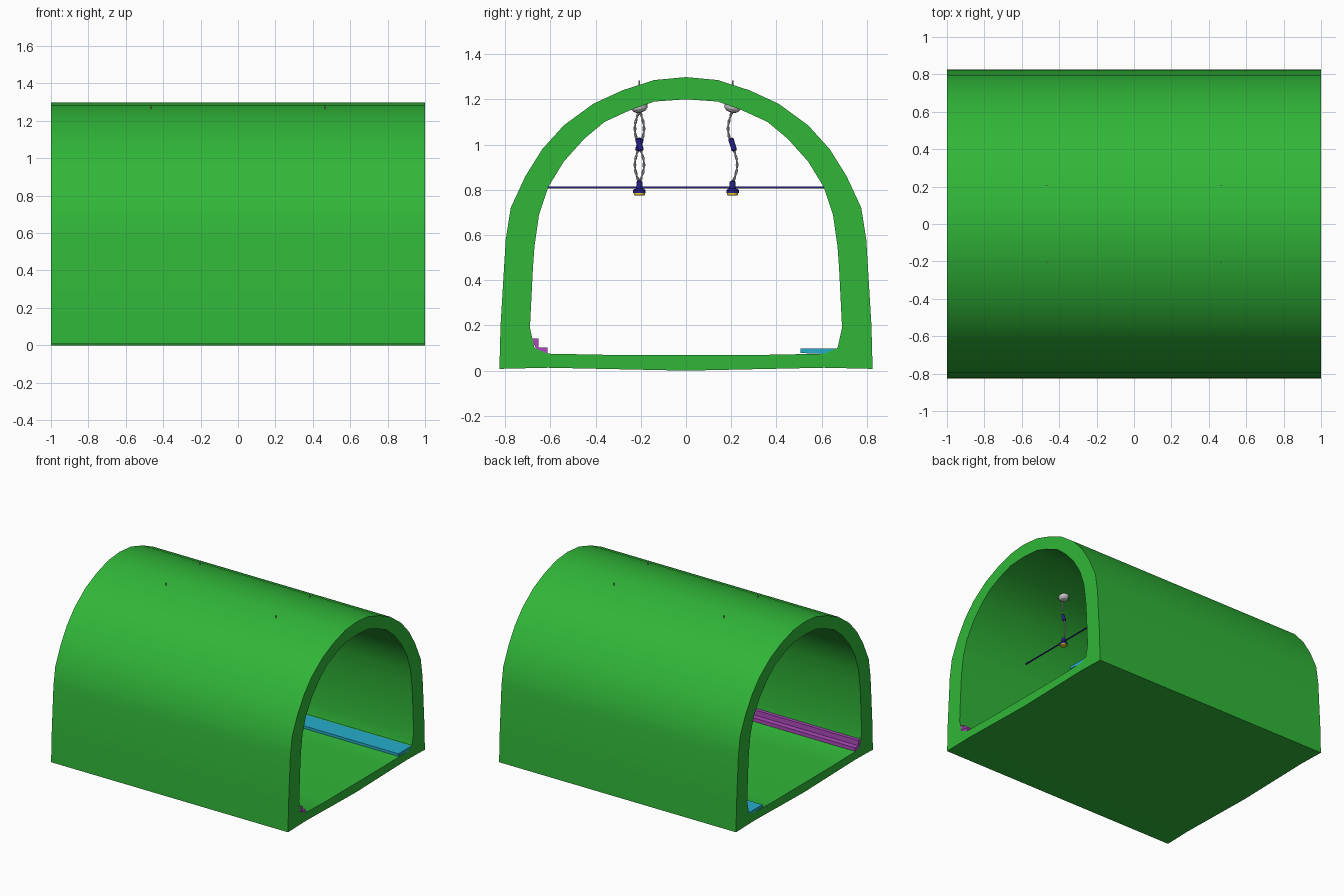
import bpy, bmesh, math
from mathutils import Vector

if "Cube" in bpy.data.objects:
    bpy.data.objects.remove(bpy.data.objects["Cube"])


def material(name, rgb):
    m = bpy.data.materials.new(name)
    m.diffuse_color = (*rgb, 1)
    m.use_nodes = True
    m.node_tree.nodes["Principled BSDF"].inputs["Base Color"].default_value = m.diffuse_color
    return m


GREEN = material("green", (0.03, 0.47, 0.04))
PURPLE = material("purple", (0.42, 0.07, 0.5))
CYAN = material("cyan", (0.02, 0.42, 0.6))
NAVY = material("navy", (0.02, 0.015, 0.25))
YELLOW = material("yellow", (0.8, 0.6, 0.03))


def finish(bm, name, mat=None, smooth=True):
    bmesh.ops.recalc_face_normals(bm, faces=bm.faces)
    me = bpy.data.meshes.new(name)
    bm.to_mesh(me)
    bm.free()
    ob = bpy.data.objects.new(name, me)
    bpy.context.collection.objects.link(ob)
    if mat:
        me.materials.append(mat)
    if smooth:
        bpy.ops.object.select_all(action='DESELECT')
        ob.select_set(True)
        bpy.context.view_layer.objects.active = ob
        bpy.ops.object.shade_smooth_by_angle(angle=math.radians(30))
    return ob


def prism(name, loops, mat, smooth=True):
    """Run closed (y, z) loops along x; inner loops become holes."""
    bm = bmesh.new()
    caps = ([], [])
    for loop in loops:
        rings = [[bm.verts.new((x, y, z)) for y, z in loop] for x in (-1, 1)]
        n = len(loop)
        for i in range(n):
            j = (i + 1) % n
            bm.faces.new((rings[0][i], rings[0][j], rings[1][j], rings[1][i]))
            for ring, cap in zip(rings, caps):
                cap.append(bm.edges.get((ring[i], ring[j])))
    for cap, nx in zip(caps, (-1, 1)):
        bmesh.ops.triangle_fill(bm, edges=cap, use_beauty=True, normal=(nx, 0, 0))
    return finish(bm, name, mat, smooth)


def mirrored(half):
    """Half profile from floor centre to crown, closed by its mirror image."""
    return half + [(-y, z) for y, z in reversed(half[1:-1])]


def lathe(name, loc, profile, mat=None, sides=20, tilt=0):
    """Turned part from (radius, z) points, capped at both ends."""
    bm = bmesh.new()
    rings = [[bm.verts.new((r * math.cos(2 * math.pi * i / sides),
                            r * math.sin(2 * math.pi * i / sides), z))
              for i in range(sides)] for r, z in profile]
    for a, b in zip(rings, rings[1:]):
        for i in range(sides):
            j = (i + 1) % sides
            bm.faces.new((a[i], a[j], b[j], b[i]))
    bm.faces.new(rings[0])
    bm.faces.new(rings[-1])
    ob = finish(bm, name, mat)
    ob.location = loc
    ob.rotation_euler.x = tilt
    return ob


def wire(name, paths, radius, mat=None):
    cu = bpy.data.curves.new(name, 'CURVE')
    cu.dimensions = '3D'
    cu.bevel_depth = radius
    cu.bevel_resolution = 1
    cu.use_fill_caps = True
    for pts in paths:
        sp = cu.splines.new('POLY')
        sp.points.add(len(pts) - 1)
        for p, co in zip(sp.points, pts):
            p.co = (*co, 1)
    ob = bpy.data.objects.new(name, cu)
    bpy.context.collection.objects.link(ob)
    if mat:
        cu.materials.append(mat)
    return ob


# Tunnel lining
outer = [(0, 0), (0.61, 0.013), (0.825, 0.008), (0.82, 0.2), (0.797, 0.58),
         (0.775, 0.72), (0.71, 0.86), (0.635, 0.98), (0.54, 1.085),
         (0.41, 1.18), (0.28, 1.24), (0.14, 1.285), (0, 1.298)]
inner = [(0, 0.07), (0.35, 0.07), (0.61, 0.075), (0.67, 0.1), (0.69, 0.19),
         (0.677, 0.45), (0.67, 0.55), (0.65, 0.69), (0.61, 0.81),
         (0.54, 0.925), (0.45, 1.025), (0.36, 1.1), (0.24, 1.155),
         (0.14, 1.19), (0, 1.2)]
prism("tunnel_lining", [mirrored(outer), mirrored(inner)], GREEN)

# Stepped kerb and flat walkway
prism("stepped_kerb", [[(-0.684, 0.143), (-0.653, 0.143), (-0.653, 0.103),
                        (-0.612, 0.103), (-0.612, 0.07), (-0.66, 0.09)]], PURPLE, False)
prism("walkway", [[(0.507, 0.078), (0.507, 0.098), (0.672, 0.098),
                   (0.61, 0.074)]], CYAN, False)


def lamp(x, y, bend):
    # Ceiling rose with anchor rod
    tilt = -math.copysign(0.2, y)
    lathe("ceiling_rose", (x, y, 1.165), [(0.008, -0.024), (0.024, -0.02),
          (0.035, -0.008), (0.038, 0.006), (0.03, 0.012)], tilt=tilt)
    lathe("anchor_rod", (x, y, 1.165), [(0.003, 0), (0.003, 0.118)], sides=8)

    # Twisted two-strand cord with an S-shaped sag
    def centre(t):
        return Vector((x, y - bend * 0.02 * math.sin(2 * math.pi * t), 1.15 - 0.32 * t))
    strands = []
    for phase in (0, math.pi):
        pts = []
        for i in range(61):
            t = i / 60
            a = phase + t * 10 * math.pi
            pts.append(centre(t) + Vector((math.cos(a), math.sin(a), 0)) * 0.0035)
        strands.append(pts)
    wire("twisted_cord", strands, 0.003)

    # Cord joint
    lathe("cord_joint", (x, y, 1.0), [(0.008, -0.03), (0.012, -0.025),
          (0.012, 0.025), (0.008, 0.03)], NAVY, 12, bend * 0.3)

    # Socket, shade and lens
    lathe("lamp_shade", (x, y, 0), [(0.028, 0.785), (0.028, 0.797), (0.022, 0.803),
          (0.013, 0.806), (0.013, 0.836), (0.006, 0.84)], NAVY)
    lathe("lamp_lens", (x, y, 0), [(0.02, 0.774), (0.025, 0.777), (0.025, 0.786)], YELLOW)


# Cross bars and lamps
for x, flip in ((0.465, 1), (-0.465, -1)):
    wire("cross_bar", [[(x, -0.615, 0.81), (x, 0.615, 0.81)]], 0.005, NAVY)
    lamp(x, 0.206, 1)
    lamp(x, -0.206, flip)
